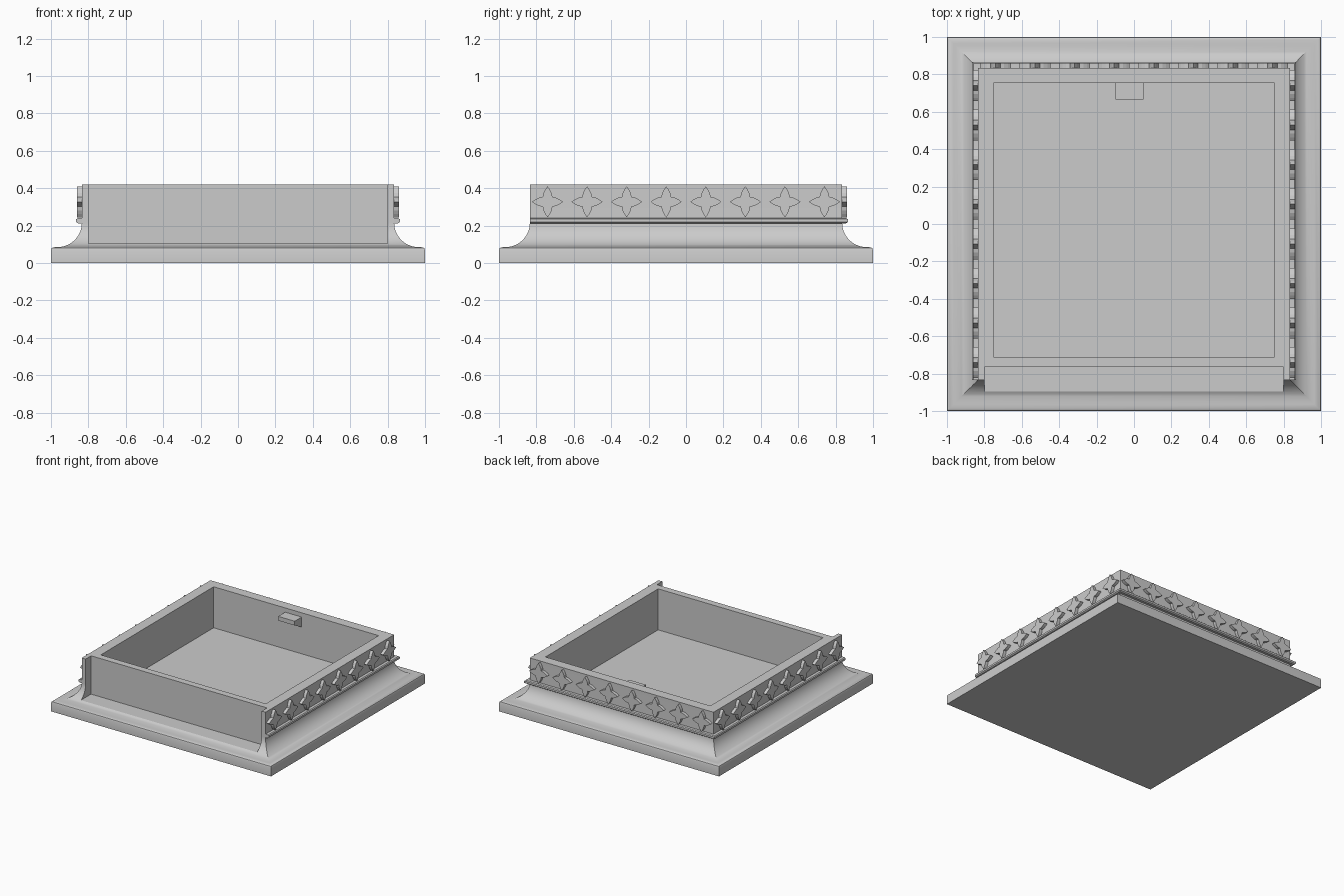
import bpy, bmesh, math
from mathutils import Matrix, Vector

cube = bpy.data.objects.get("Cube")
if cube:
    bpy.data.objects.remove(cube, do_unlink=True)

WALL = 0.835   # half width of the tray wall
TOP = 0.42     # height of the rim

stone = bpy.data.materials.new("stone_grey")
stone.use_nodes = True
GREY = (0.6, 0.6, 0.6, 1)
stone.diffuse_color = GREY
stone.node_tree.nodes["Principled BSDF"].inputs["Base Color"].default_value = GREY


def finish(bm, name):
    bmesh.ops.recalc_face_normals(bm, faces=bm.faces)
    mesh = bpy.data.meshes.new(name)
    bm.to_mesh(mesh)
    bm.free()
    mesh.materials.append(stone)
    ob = bpy.data.objects.new(name, mesh)
    bpy.context.collection.objects.link(ob)
    return ob


def activate(ob):
    bpy.ops.object.select_all(action="DESELECT")
    ob.select_set(True)
    bpy.context.view_layer.objects.active = ob


def loft(bm, rings, closed):
    """Skin equal rings of points and cap both ends."""
    rings = [[bm.verts.new(p) for p in ring] for ring in rings]
    n = len(rings[0])
    pairs = list(zip(rings, rings[1:]))
    if closed:
        pairs.append((rings[-1], rings[0]))
    for a, b in pairs:
        for i in range(n if not closed else n - 1):
            j = (i + 1) % n
            bm.faces.new((a[i], a[j], b[j], b[i]))
    if closed:
        bm.faces.new([r[0] for r in rings])
        bm.faces.new([r[-1] for r in rings])
    else:
        bm.faces.new(rings[0])
        bm.faces.new(rings[-1])


def cut_box(ob, low, high):
    """Subtract an axis aligned box."""
    low, high = Vector(low), Vector(high)
    bm = bmesh.new()
    bmesh.ops.create_cube(bm, size=1)
    for v in bm.verts:
        v.co = (low + high) / 2 + v.co * (high - low)
    cutter = finish(bm, "cutter")
    cutter.hide_render = True
    mod = ob.modifiers.new("cut", "BOOLEAN")
    mod.operation = "DIFFERENCE"
    mod.solver = "EXACT"
    mod.object = cutter
    activate(ob)
    bpy.ops.object.modifier_apply(modifier=mod.name)
    bpy.data.objects.remove(cutter, do_unlink=True)


# Tray body: plinth with eased edge, cove and upright walls
profile = [(1, 0), (1, 0.07), (0.996, 0.079), (0.986, 0.084)]
R = 0.13
for i in range(15):
    a = math.pi / 2 * i / 14
    profile.append((WALL + R - R * math.sin(a), 0.085 + R - R * math.cos(a)))
profile.append((WALL, TOP))
bm = bmesh.new()
loft(bm, [[(-r, -r, z), (r, -r, z), (r, r, z), (-r, r, z)] for r, z in profile], False)
body = finish(bm, "tray_body")
cut_box(body, (-0.75, -0.71, 0.083), (0.75, 0.755, 0.6))     # cavity
cut_box(body, (-0.8, -1.2, 0.105), (0.8, -0.765, 0.6))       # front recess
activate(body)
bpy.ops.object.shade_smooth_by_angle(angle=math.radians(30))

# Ledge moulding on the two sides and the back
ledge = [(0.825, 0.212), (0.855, 0.212), (0.865, 0.219), (0.865, 0.234),
         (0.858, 0.24), (0.825, 0.24)]
bm = bmesh.new()
loft(bm, [[(-r, -WALL, z), (-r, r, z), (r, r, z), (r, -WALL, z)] for r, z in ledge], True)
finish(bm, "ledge_moulding")

# Four petalled rosettes: one petal outline turned four times
petal = [(0.026, 0.026), (0.022, 0.046), (0.012, 0.066), (0, 0.083),
         (-0.012, 0.066), (-0.022, 0.046)]
outline = []
for k in range(4):
    turn = Matrix.Rotation(k * math.pi / 2, 2)
    outline += [turn @ Vector(p) for p in petal]


def rosette_row(name, angle):
    """Eight rosettes along the wall, turned to face outward."""
    bm = bmesh.new()
    for i in range(8):
        centre = (i - 3.5) * 0.2115
        rings = [[(x, centre + p.x, 0.327 + p.y) for p in outline]
                 for x in (WALL - 0.005, WALL + 0.025)]
        loft(bm, rings, False)
    bm.transform(Matrix.Rotation(angle, 4, "Z"))
    finish(bm, name)


rosette_row("left_rosettes", 0)
rosette_row("back_rosettes", math.pi / 2)
rosette_row("right_rosettes", math.pi)

# Wedge catch inside the back wall
catch = [(0.76, 0.385), (0.665, 0.385), (0.665, 0.35), (0.76, 0.3)]
bm = bmesh.new()
loft(bm, [[(x, y, z) for y, z in catch] for x in (-0.1, 0.05)], False)
finish(bm, "wedge_catch")
